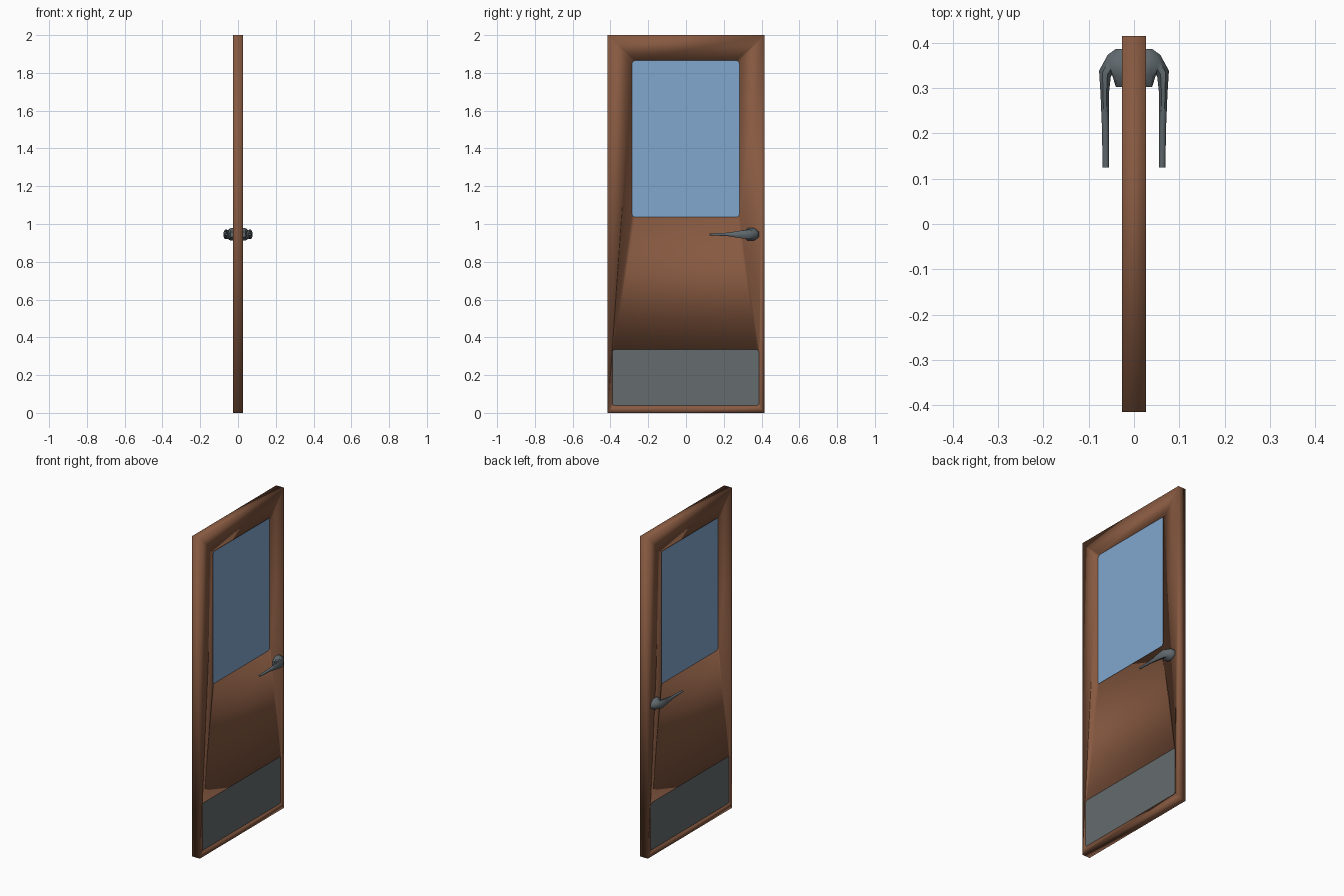
import bpy, bmesh, math
from mathutils import Vector

cube = bpy.data.objects.get("Cube")
if cube:
    bpy.data.objects.remove(cube, do_unlink=True)


def material(name, rgb):
    m = bpy.data.materials.new(name)
    m.use_nodes = True
    m.diffuse_color = (*rgb, 1)
    m.node_tree.nodes["Principled BSDF"].inputs["Base Color"].default_value = (*rgb, 1)
    return m


WOOD = material("brown wood", (0.24, 0.10, 0.052))
GLASS = material("blue glass", (0.22, 0.39, 0.62))
STEEL = material("kick plate steel", (0.13, 0.148, 0.155))
HANDLE = material("dark handle metal", (0.115, 0.14, 0.155))


def add_object(name, bm, mat):
    bmesh.ops.recalc_face_normals(bm, faces=bm.faces)
    mesh = bpy.data.meshes.new(name)
    bm.to_mesh(mesh)
    bm.free()
    mesh.materials.append(mat)
    ob = bpy.data.objects.new(name, mesh)
    bpy.context.collection.objects.link(ob)
    return ob


def slab(name, mat, x, y, z, radius=0):
    """Box between the given limits, with rounded corners in the y-z plane."""
    bm = bmesh.new()
    bmesh.ops.create_cube(bm, size=1)
    for v in bm.verts:
        v.co = Vector([lim[0] if c < 0 else lim[1] for c, lim in zip(v.co, (x, y, z))])
    if radius:
        edges = [e for e in bm.edges if abs(e.verts[0].co.x - e.verts[1].co.x) > 1e-5]
        bmesh.ops.bevel(bm, geom=edges, offset=radius, segments=2, profile=0.5, affect='EDGES')
    return add_object(name, bm, mat)


def cut(ob, cutter):
    cutter.hide_render = True
    mod = ob.modifiers.new("opening", 'BOOLEAN')
    mod.operation = 'DIFFERENCE'
    mod.solver = 'EXACT'
    mod.object = cutter
    bpy.context.view_layer.objects.active = ob
    bpy.ops.object.modifier_apply(modifier=mod.name)
    bpy.data.objects.remove(cutter, do_unlink=True)


HALF = 0.0265           # half the door thickness
RECESS = 0.005          # depth of glass and plates below the wood
WINDOW = ((-0.285, 0.282), (1.036, 1.865))
KICK = ((-0.39, 0.386), (0.04, 0.335))

# Door leaf with a window opening and a kick plate recess on both sides
leaf = slab("door_leaf", WOOD, (-HALF, HALF), (-0.415, 0.415), (0, 2))
cut(leaf, slab("window_cutter", WOOD, (-0.1, 0.1), *WINDOW, radius=0.015))
for s in (-1, 1):
    depth = sorted((s * (HALF - RECESS), s * 0.1))
    cut(leaf, slab("kick_cutter", WOOD, depth, *KICK, radius=0.012))
leaf.data.polygons.foreach_set("use_smooth", [True] * len(leaf.data.polygons))

# Window glass
slab("window_glass", GLASS, (-HALF + RECESS, HALF - RECESS), *WINDOW, radius=0.015)

# Lever sections: inner x, inner y, outer x, outer y, half height
SECTIONS = [
    (0.024, 0.302, 0.024, 0.386, 0.033),
    (0.040, 0.302, 0.040, 0.386, 0.033),
    (0.048, 0.328, 0.058, 0.373, 0.022),
    (0.051, 0.327, 0.077, 0.338, 0.025),
    (0.055, 0.290, 0.074, 0.290, 0.020),
    (0.055, 0.220, 0.071, 0.220, 0.009),
    (0.055, 0.125, 0.069, 0.125, 0.005),
]
SIDES = 8


def lever(name, s):
    """Loft octagonal sections from the rosette out to the lever tip."""
    bm = bmesh.new()
    rings = []
    for ix, iy, ox, oy, h in SECTIONS:
        a, b = Vector((ix, iy, 0.945)), Vector((ox, oy, 0.945))
        ring = []
        for i in range(SIDES):
            t = math.tau * (i + 0.5) / SIDES
            k = 1 / math.cos(math.pi / SIDES)
            p = (a + b) / 2 + (b - a) / 2 * math.cos(t) * k
            p.z += h * math.sin(t) * k
            p.x *= s
            ring.append(bm.verts.new(p))
        rings.append(ring)
    for r, q in zip(rings, rings[1:]):
        for i in range(SIDES):
            j = (i + 1) % SIDES
            bm.faces.new((r[i], r[j], q[j], q[i]))
    bm.faces.new(rings[0])
    bm.faces.new(rings[-1])
    ob = add_object(name, bm, HANDLE)
    bpy.ops.object.select_all(action='DESELECT')
    ob.select_set(True)
    bpy.context.view_layer.objects.active = ob
    bpy.ops.object.shade_smooth_by_angle(angle=math.radians(50))


# Kick plates and handles, one on each side
for side, s in (("left", 1), ("right", -1)):
    depth = sorted((s * (HALF - RECESS - 0.002), s * (HALF - 0.002)))
    slab(side + "_kick_plate", STEEL, depth, *KICK, radius=0.012)
    lever(side + "_handle", s)
